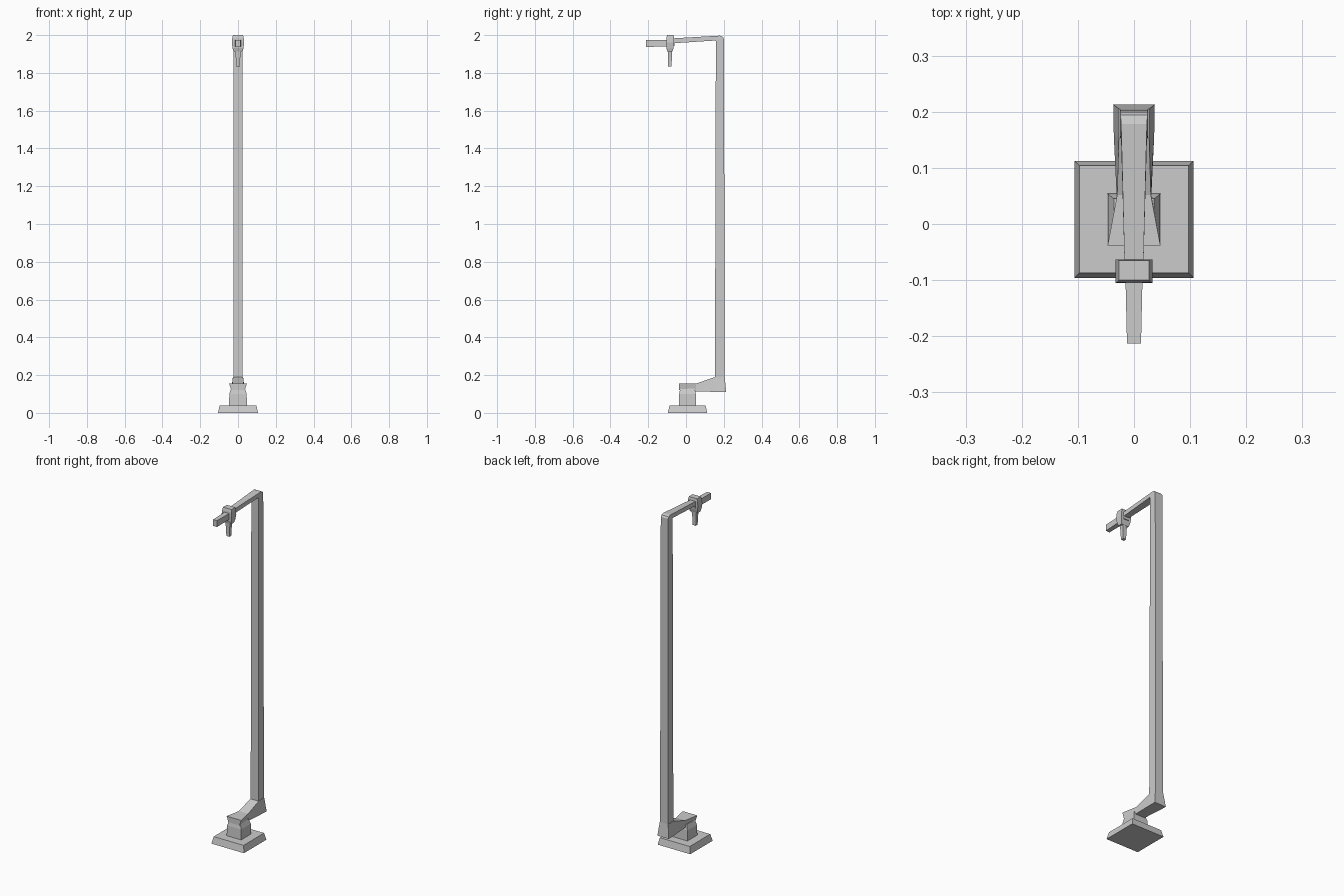
import bpy

if "Cube" in bpy.data.objects:
    bpy.data.objects.remove(bpy.data.objects["Cube"])


def loft(name, rings):
    """Bridge a row of four-point rings into a closed flat-faced solid."""
    verts = [p for r in rings for p in r]
    n = len(rings)
    faces = [(0, 1, 2, 3), tuple(4 * (n - 1) + k for k in (3, 2, 1, 0))]
    for i in range(n - 1):
        for k in range(4):
            a, b = 4 * i + k, 4 * i + (k + 1) % 4
            faces.append((b, a, a + 4, b + 4))
    me = bpy.data.meshes.new(name)
    me.from_pydata(verts, [], faces)
    ob = bpy.data.objects.new(name, me)
    bpy.context.collection.objects.link(ob)
    bpy.context.view_layer.objects.active = ob
    ob.select_set(True)
    bpy.ops.object.mode_set(mode='EDIT')
    bpy.ops.mesh.select_all(action='SELECT')
    bpy.ops.mesh.normals_make_consistent(inside=False)
    bpy.ops.object.mode_set(mode='OBJECT')
    ob.select_set(False)
    return ob


def flat(z, hx, y0, y1):
    """Horizontal rectangle at height z."""
    return [(-hx, y0, z), (hx, y0, z), (hx, y1, z), (-hx, y1, z)]


def cross(a, b, wa, wb=None):
    """Cross-section between two (y, z) points with half widths wa and wb."""
    wb = wa if wb is None else wb
    return [(-wa, *a), (wa, *a), (wb, *b), (-wb, *b)]


# Base plate with sloped sides
loft("base_plate", [flat(0, .106, -.096, .112), flat(.04, .097, -.087, .104)])

# Pedestal block narrowing to a neck
loft("pedestal", [flat(.04, .047, -.038, .054), flat(.10, .046, -.036, .053),
                  flat(.13, .036, -.03, .045)])

# Offset bracket from the pedestal to the pole: lower point, upper point
loft("bracket", [cross((-.038, .122), (-.038, .155), .036, .047),
                 cross((.052, .114), (.052, .155), .031, .030),
                 cross((.158, .111), (.155, .19), .036, .027),
                 cross((.213, .11), (.205, .19), .037, .027)])

# Pole bending into the top arm: inner point, outer point
loft("pole_and_arm", [cross((.153, .15), (.207, .15), .025),
                      cross((.153, .19), (.205, .19), .025),
                      cross((.156, 1.12), (.203, 1.12), .0245),
                      cross((.158, 1.97), (.200, 1.982), .024),
                      cross((.154, 1.971), (.194, 1.992), .024),
                      cross((.150, 1.971), (.178, 1.997), .023),
                      cross((-.065, 1.957), (-.065, 1.983), .017)])

# Front end of the arm
loft("arm_tip", [cross((-.06, 1.942), (-.06, 1.976), .016),
                 cross((-.213, 1.937), (-.213, 1.974), .0125)])

# Clamp block bulging in the middle
loft("clamp", [flat(1.912, .024, -.098, -.072), flat(1.932, .029, -.104, -.066),
               flat(1.960, .033, -.105, -.063), flat(1.985, .030, -.104, -.063),
               flat(2.0, .027, -.100, -.065)])

# Peg hanging from the clamp
loft("peg", [flat(1.833, .010, -.094, -.076), flat(1.885, .012, -.095, -.075),
             flat(1.918, .016, -.097, -.073)])
